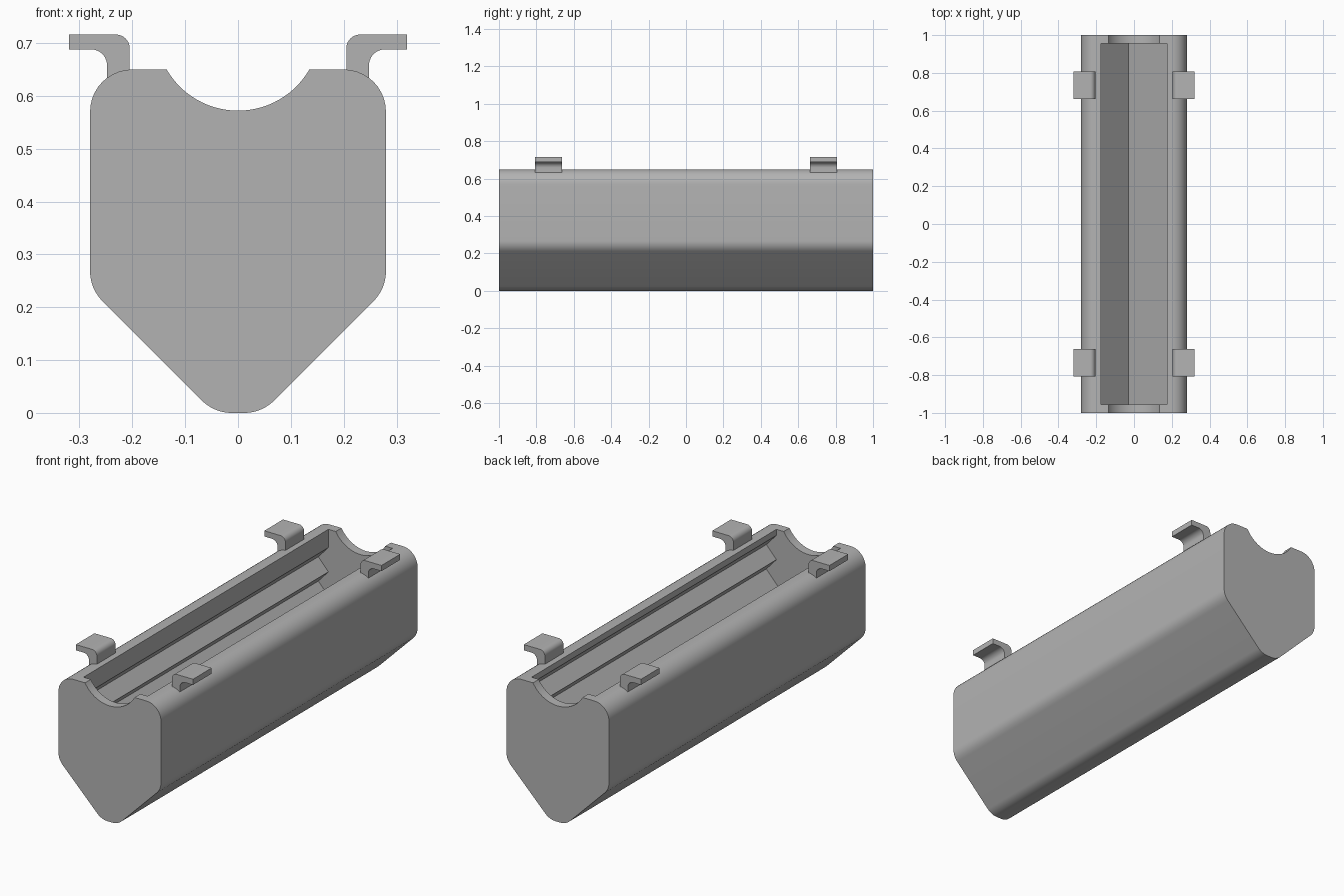
import bpy, bmesh
from math import sin, cos, pi, radians
from mathutils import Vector

if "Cube" in bpy.data.objects:
    bpy.data.objects.remove(bpy.data.objects["Cube"])

grey = bpy.data.materials.new("plain grey")
grey.use_nodes = True
COLOUR = (0.45, 0.45, 0.45, 1)
grey.diffuse_color = COLOUR
grey.node_tree.nodes["Principled BSDF"].inputs["Base Color"].default_value = COLOUR


def rounded(corners, steps=10):
    """Outline from (x, z, radius) corners, with each corner filleted."""
    out = []
    for i, (x, z, r) in enumerate(corners):
        p = Vector((x, z))
        if r == 0:
            out.append(p)
            continue
        a = (Vector(corners[i - 1][:2]) - p).normalized()
        b = (Vector(corners[(i + 1) % len(corners)][:2]) - p).normalized()
        half = a.angle(b) / 2
        centre = p + (a + b).normalized() * r / sin(half)
        start = p + a * r * cos(half) / sin(half) - centre
        turn = a.angle_signed(b)
        sweep = (pi - 2 * half) * (1 if turn > 0 else -1)
        for k in range(steps + 1):
            t = sweep * k / steps
            out.append(centre + Vector((start.x * cos(t) - start.y * sin(t),
                                        start.x * sin(t) + start.y * cos(t))))
    return out


def extrude(name, outline, y0, y1):
    """Prism along y from an outline in x and z."""
    bm = bmesh.new()
    face = bm.faces.new([bm.verts.new((p[0], y0, p[1])) for p in outline])
    new = bmesh.ops.extrude_face_region(bm, geom=[face])["geom"]
    bmesh.ops.translate(bm, vec=(0, y1 - y0, 0),
                        verts=[v for v in new if isinstance(v, bmesh.types.BMVert)])
    bmesh.ops.recalc_face_normals(bm, faces=bm.faces)
    mesh = bpy.data.meshes.new(name)
    bm.to_mesh(mesh)
    bm.free()
    mesh.materials.append(grey)
    obj = bpy.data.objects.new(name, mesh)
    bpy.context.collection.objects.link(obj)
    return obj


def select(obj):
    bpy.ops.object.select_all(action="DESELECT")
    obj.select_set(True)
    bpy.context.view_layer.objects.active = obj


def carve(obj, cutter):
    cutter.hide_render = True
    mod = obj.modifiers.new("carve", "BOOLEAN")
    mod.operation, mod.solver, mod.object = "DIFFERENCE", "EXACT", cutter
    select(obj)
    bpy.ops.object.modifier_apply(modifier=mod.name)
    bpy.data.objects.remove(cutter)


# Trough body with a keel-shaped section
R = 0.08
right = [(0.045, 0, R), (0.28, 0.235, R), (0.28, 0.65, R)]
left = [(-x, z, r) for x, z, r in reversed(right)]
body = extrude("trough_body", rounded(right + left), -1, 1)

# Zigzag channel: the two walls are offset by half a tooth
IN, OUT, TOOTH = 0.175, 0.23, 0.06
right_wall = [(IN if i % 2 == 0 else OUT, 0.38 + i * TOOTH) for i in range(5)]
left_wall = [(-IN if i % 2 == 0 else -OUT, 0.32 + i * TOOTH) for i in range(5)]
channel = [(-0.03, 0.162)] + right_wall + [(IN, 0.75), (-IN, 0.75)] + left_wall[::-1]
carve(body, extrude("channel_cutter", channel, -0.955, 0.955))

# Round scoop through both end walls
scoop = [(0.156 * cos(2 * pi * k / 96), 0.728 + 0.156 * sin(2 * pi * k / 96))
         for k in range(96)]
carve(body, extrude("scoop_cutter", scoop, -1.1, 1.1))

# Four hooked clips along the rim
hook = [(0.205, 0.625, 0), (0.248, 0.625, 0), (0.248, 0.688, 0.03),
        (0.32, 0.688, 0), (0.32, 0.716, 0), (0.205, 0.716, 0.026)]
clips = []
for side, sx in (("left", 1), ("right", -1)):
    for end, y in (("front", -0.735), ("back", 0.735)):
        outline = rounded([(sx * x, z, r) for x, z, r in hook])
        clips.append(extrude(f"{end}_{side}_clip", outline, y - 0.073, y + 0.073))

for obj in [body] + clips:
    select(obj)
    bpy.ops.object.shade_smooth_by_angle(angle=radians(30))
